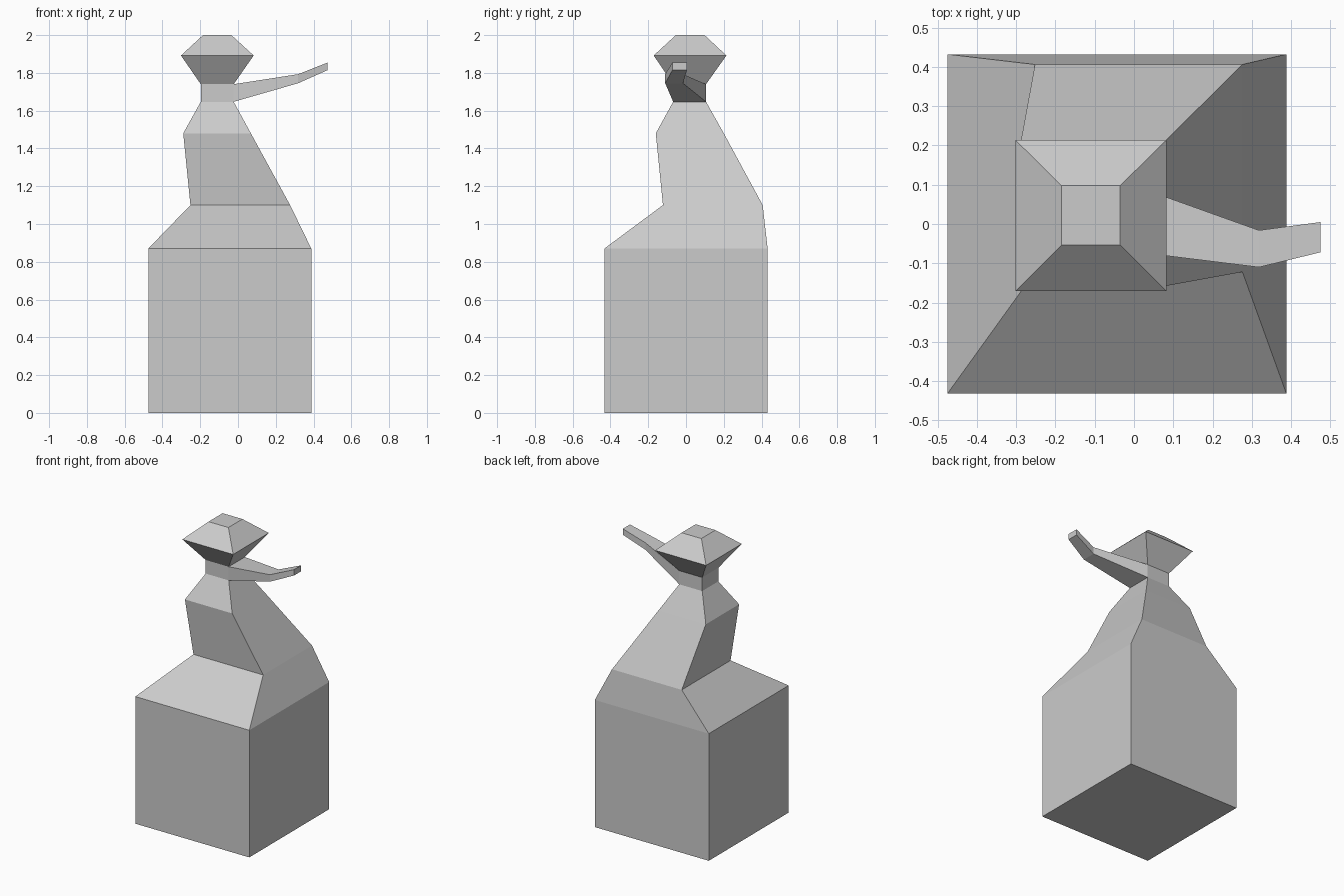
import bpy, bmesh

if "Cube" in bpy.data.objects:
    bpy.data.objects.remove(bpy.data.objects["Cube"])

bm = bmesh.new()


def add_ring(points):
    return [bm.verts.new(p) for p in points]


def bridge(a, b):
    """Join two four-cornered rings with side faces."""
    return [bm.faces.new((a[i], a[(i + 1) % 4], b[(i + 1) % 4], b[i])) for i in range(4)]


def level(x0, x1, y0, y1, z):
    return add_ring([(x0, y0, z), (x1, y0, z), (x1, y1, z), (x0, y1, z)])


def upright(x, y0, y1, z0, z1):
    return add_ring([(x, y0, z0), (x, y1, z0), (x, y1, z1), (x, y0, z1)])


# Body, neck and head: stacked rectangles (x0, x1, y0, y1, z)
levels = [
    (-0.475, 0.388, -0.432, 0.432, 0.0),
    (-0.475, 0.388, -0.432, 0.432, 0.87),
    (-0.252, 0.276, -0.122, 0.406, 1.10),
    (-0.290, 0.068, -0.160, 0.200, 1.48),
    (-0.197, -0.023, -0.068, 0.106, 1.647),
    (-0.197, -0.023, -0.068, 0.106, 1.74),
    (-0.302, 0.083, -0.171, 0.214, 1.892),
    (-0.185, -0.035, -0.054, 0.098, 2.0),
]
rings = [level(*l) for l in levels]
bands = [bridge(a, b) for a, b in zip(rings, rings[1:])]
bm.faces.new(rings[0][::-1])
bm.faces.new(rings[-1])

# Bent spout growing out of the right side of the neck
bm.faces.remove(bands[4][1])
low, high = rings[4], rings[5]
root = [low[1], low[2], high[2], high[1]]
elbow = upright(0.318, -0.110, -0.016, 1.745, 1.793)
tip = upright(0.475, -0.072, 0.005, 1.815, 1.855)
bridge(root, elbow)
bridge(elbow, tip)
bm.faces.new(tip)

bmesh.ops.recalc_face_normals(bm, faces=bm.faces)
mesh = bpy.data.meshes.new("body_with_spout")
bm.to_mesh(mesh)
bm.free()
bpy.context.collection.objects.link(bpy.data.objects.new("body_with_spout", mesh))
